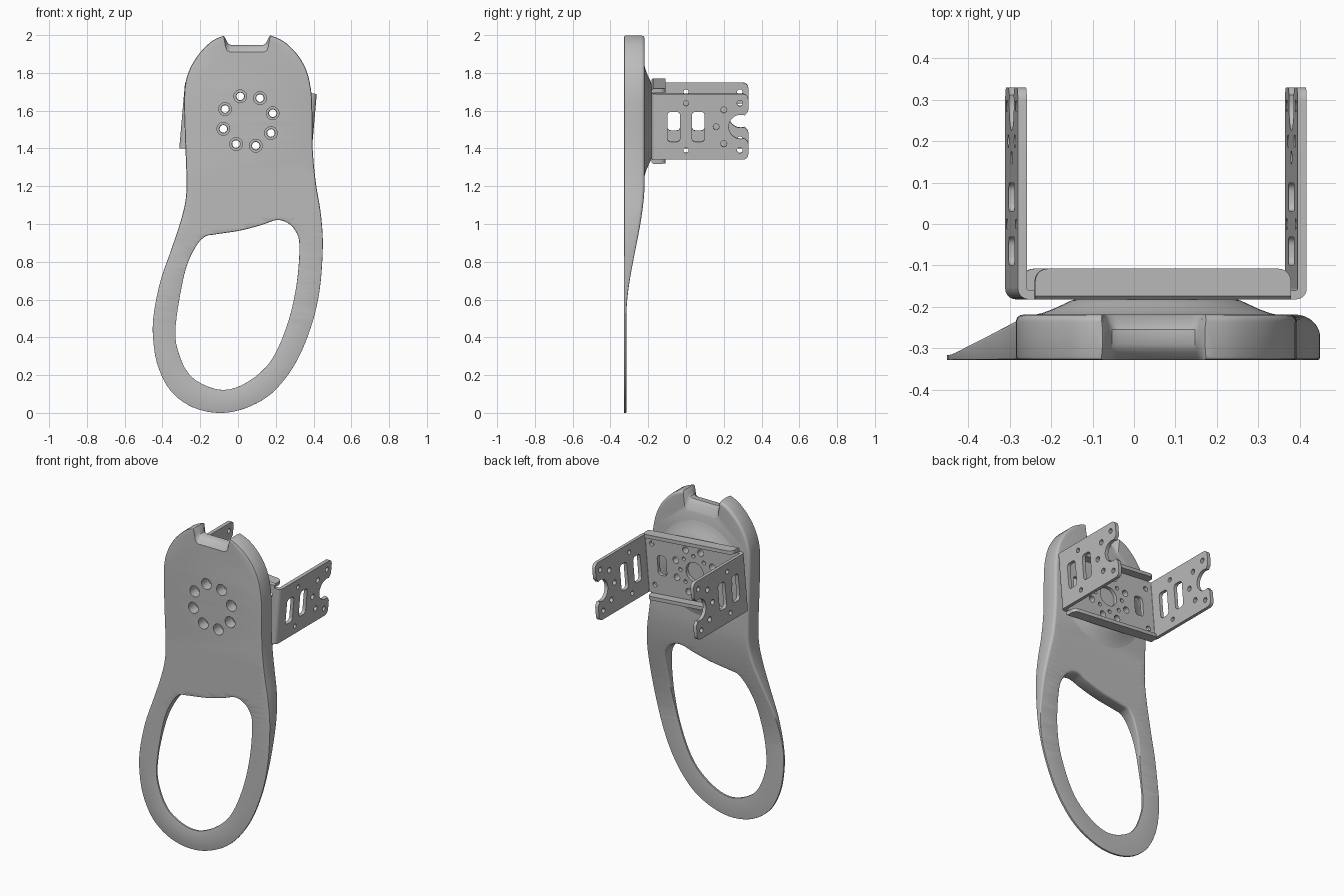
import bpy, bmesh, math
from mathutils import Vector, Matrix

cube = bpy.data.objects.get("Cube")
if cube:
    bpy.data.objects.remove(cube)

grey = bpy.data.materials.new("plain_grey")
grey.use_nodes = True
COLOUR = (0.5, 0.5, 0.5, 1)
grey.diffuse_color = COLOUR
grey.node_tree.nodes["Principled BSDF"].inputs["Base Color"].default_value = COLOUR

FRONT, THICK = -0.328, 0.109
HUB = Vector((0.053, 0, 1.545))                       # axis of the pad and bracket
TILT = Matrix.Translation(HUB) @ Matrix.Rotation(math.radians(5), 4, 'Y')


def make(name, bm, matrix=None):
    bmesh.ops.recalc_face_normals(bm, faces=bm.faces)
    if matrix:
        bm.transform(matrix)
    mesh = bpy.data.meshes.new(name)
    bm.to_mesh(mesh)
    bm.free()
    mesh.materials.append(grey)
    ob = bpy.data.objects.new(name, mesh)
    bpy.context.collection.objects.link(ob)
    return ob


def cut(ob, cutter):
    """Subtract the cutter, then remove it."""
    cutter.hide_render = True
    mod = ob.modifiers.new("cut", 'BOOLEAN')
    mod.operation, mod.solver, mod.object = 'DIFFERENCE', 'EXACT', cutter
    bpy.context.view_layer.update()
    deps = bpy.context.evaluated_depsgraph_get()
    mesh = bpy.data.meshes.new_from_object(ob.evaluated_get(deps))
    ob.modifiers.clear()
    ob.data = mesh
    bpy.data.objects.remove(cutter)


def smooth(ob, angle=35):
    bpy.ops.object.select_all(action='DESELECT')
    ob.select_set(True)
    bpy.context.view_layer.objects.active = ob
    bpy.ops.object.shade_smooth_by_angle(angle=math.radians(angle))


def loft(bm, rings, caps=True):
    """Join equal closed rings of points; returns the vertex rings."""
    vs = [[bm.verts.new(p) for p in r] for r in rings]
    for a, b in zip(vs, vs[1:]):
        for i in range(len(a)):
            j = (i + 1) % len(a)
            bm.faces.new((a[i], a[j], b[j], b[i]))
    if caps:
        bm.faces.new(vs[0])
        bm.faces.new(vs[-1])
    return vs


def holed_loft(bm, ring_sets):
    """Loft several loops (outline and holes) and fill both ends around the holes."""
    ends = [[], []]
    for rings in ring_sets:
        vs = loft(bm, rings, caps=False)
        for edges, ring in zip(ends, (vs[0], vs[-1])):
            edges += [bm.edges.get((ring[i - 1], ring[i])) for i in range(len(ring))]
    for edges in ends:
        bmesh.ops.triangle_fill(bm, use_beauty=True, edges=edges)


def circle(r, n=20, cu=0, cw=0):
    return [(cu + r * math.cos(i * math.tau / n), cw + r * math.sin(i * math.tau / n)) for i in range(n)]


def slot(cu, cw, w, h, r):
    """Rounded rectangle."""
    pts = []
    for k, (sx, sz) in enumerate([(1, 1), (-1, 1), (-1, -1), (1, -1)]):
        for s in range(5):
            a = (k + s / 4) * math.pi / 2
            pts.append((cu + sx * (w / 2 - r) + r * math.cos(a), cw + sz * (h / 2 - r) + r * math.sin(a)))
    return pts


def spline(pts, steps=5):
    """Closed smooth curve through the points, anticlockwise."""
    P = [Vector(p) for p in pts]
    n, out = len(P), []
    for i in range(n):
        a, b, c, d = (P[(i + k) % n] for k in (-1, 0, 1, 2))
        for s in range(steps):
            t = s / steps
            out.append(0.5 * (2 * b + (c - a) * t + (2 * a - 5 * b + 4 * c - d) * t * t
                              + (3 * b - a - 3 * c + d) * t ** 3))
    area = sum(p.cross(q) for p, q in zip(out, out[1:] + out[:1]))
    return out if area > 0 else out[::-1]


def thickness(z):
    t = min(1, max(0, (z - 0.5) / 0.73))
    return 0.012 + (THICK - 0.012) * t * t * (3 - 2 * t)


# Body plate with a loop handle: rounded-edge section swept round both outlines
OUTER = [(-.1, 1.988), (-.18, 1.93), (-.24, 1.85), (-.275, 1.76), (-.285, 1.65), (-.28, 1.45),
         (-.273, 1.25), (-.277, 1.13), (-.305, 1.01), (-.355, .86), (-.41, .7), (-.445, .53), (-.45, .4),
         (-.425, .25), (-.355, .115), (-.24, .03), (-.1, 0), (.04, .025), (.18, .105), (.3, .255),
         (.385, .45), (.432, .65), (.449, .88), (.439, 1.05), (.412, 1.22), (.395, 1.4), (.393, 1.6),
         (.385, 1.72), (.355, 1.83), (.29, 1.925), (.2, 1.988), (.05, 2.02)]
INNER = [(-.18, .93), (-.235, .86), (-.285, .73), (-.33, .46), (-.315, .32), (-.245, .19), (-.1, .123),
         (.035, .155), (.17, .27), (.26, .465), (.31, .68), (.325, .89), (.3, .97), (.255, 1.01),
         (.2, 1.02), (.125, .995), (.01, .965), (-.12, .945)]
section = []
for a in (0, 45, 90):                                  # small front rounding
    s, c = math.sin(math.radians(a)), math.cos(math.radians(a))
    section.append((.008 * (1 - s), .07 * (1 - c)))
for a in range(0, 91, 18):                             # back rounding
    s, c = math.sin(math.radians(a)), math.cos(math.radians(a))
    section.append((.016 * (1 - c), .84 + .16 * s))

bm = bmesh.new()
sets = []
for pts, sign in ((spline(OUTER), 1), (spline(INNER), -1)):
    n = len(pts)
    rings = []
    for inset, t in section:
        ring = []
        for i, p in enumerate(pts):
            d = (pts[(i + 1) % n] - pts[i - 1]).normalized()
            q = p + sign * inset * thickness(p.y) / THICK * Vector((-d.y, d.x))
            ring.append((q.x, t, q.y))
        rings.append(ring)
    sets.append(rings)
holed_loft(bm, sets)
for i in range(26):                                    # rows that carry the taper
    bmesh.ops.bisect_plane(bm, geom=bm.verts[:] + bm.edges[:] + bm.faces[:], dist=1e-5,
                           plane_co=(0, 0, .5 + i * .03), plane_no=(0, 0, 1))
for v in bm.verts:
    v.co.y = FRONT + v.co.y * thickness(v.co.z)
body = make("body_plate", bm)

# Scooped notch in the top edge
bm = bmesh.new()
rings = []
for y, floor in ((-.35, 1.89), (-.328, 1.91), (-.31, 1.935), (-.29, 1.948), (-.255, 1.948),
                 (-.238, 1.93), (-.222, 1.89), (-.2, 1.84)):
    flare = (1.948 - floor) * .12
    half = [(.15 + flare, 2.1), (.137 + flare, 2.015), (.118 + flare, 1.99), (.108 + flare, floor + .025),
            (.1 + flare, floor + .008), (.085 + flare, floor)]
    rings.append([(.047 + u, y, w) for u, w in half] + [(.047 - u, y, w) for u, w in half[::-1]])
loft(bm, rings)
cut(body, make("notch_cutter", bm))

# Raised round pad behind the plate
bm = bmesh.new()
loft(bm, [[(u, y, w) for u, w in circle(r, 64)] for r, y in
          ((.31, -.25), (.3, -.221), (.275, -.215), (.25, -.206), (.222, -.193), (.205, -.185), (.195, -.182))])
pad = make("mounting_pad", bm, Matrix.Translation(HUB))

# Ring of eight counterbored screw holes
BOLTS = [(.137 * math.cos(a), .137 * math.sin(a)) for a in (math.radians(22.5 + 45 * k) for k in range(8))]


def bolt_cutter(r, y0, y1):
    b = bmesh.new()
    for u, w in BOLTS:
        loft(b, [[(cu, y, cw) for cu, cw in circle(r, 20, u, w)] for y in (y0, y1)])
    return make("bolt_cutter", b, TILT)


cut(body, bolt_cutter(.034, -.4, -.26))
cut(body, bolt_cutter(.022, -.4, -.1))
cut(pad, bolt_cutter(.022, -.4, -.1))

# Bracket base with its pattern of openings
W, T, Y0, Y1, H, R = .35, .022, -.182, .33, .175, .026
U = W - R
loops = [[(-U, -H), (U, -H), (U, H), (-U, H)], circle(.06, 32)]
loops += [circle(.02, 16, u, w) for u, w in BOLTS]
loops += [circle(.012, 12, .098 * math.cos(k * math.pi / 4), .098 * math.sin(k * math.pi / 4)) for k in range(8)]
for s in (-1, 1):
    loops.append(slot(s * .225, 0, .06, .12, .02))
    loops += [circle(.015, 16, s * .285, t * .125) for t in (-1, 1)]
bm = bmesh.new()
holed_loft(bm, [[[(u, y, w) for u, w in loop] for y in (Y0, Y0 + T)] for loop in loops])
parts = [body, pad, make("bracket_base", bm, TILT)]

# Wing outline: rounded tips and a round end notch, mirrored about its centre line
upper = [(Y0 + R, H)]
upper += [(Y1 - .03 + .03 * math.sin(a), H - .03 + .03 * math.cos(a)) for a in (math.pi / 10 * k for k in range(6))]
upper += [(Y1, .09), (Y1 - .003, .078), (Y1 - .012, .07)]
upper += [(.29 + .064 * math.cos(a), .064 * math.sin(a)) for a in (math.radians(70 + 11 * k) for k in range(11))]
loops = [upper + [(y, -w) for y, w in upper[::-1]], circle(.016, 16, .16, 0)]
loops += [slot(y, 0, .068, .16, .02) for y in (-.065, .065)]
for s in (-1, 1):
    loops += [circle(r, 16, y, s * w) for y, w, r in ((0, .125, .014), (.285, .125, .015), (.2, .09, .016))]

# Wings and the rounded bends that join them to the base
arc = [math.pi / 12 * k for k in range(7)]
bend = [(U + r * math.cos(a), Y0 + R - r * math.sin(a)) for r, turn in ((R, 1), (R - T, -1)) for a in arc[::turn]]
for side, label in ((1, "left"), (-1, "right")):
    bm = bmesh.new()
    holed_loft(bm, [[[(side * x, y, w) for y, w in loop] for x in (W - T, W)] for loop in loops])
    parts.append(make(label + "_wing", bm, TILT))
    bm = bmesh.new()
    loft(bm, [[(side * x, y, z) for x, y in bend] for z in (-H, H)])
    parts.append(make(label + "_bend", bm, TILT))

# Bent lips along the top and bottom of the base
for s, name in ((1, "upper_lip"), (-1, "lower_lip")):
    bm = bmesh.new()
    L = [(Y0, .172), (Y0, .192), (Y0 + .008, .2), (-.108, .2), (-.108, .178), (Y0 + T, .178), (Y0 + T, .172)]
    loft(bm, [[(x, y, s * z) for y, z in L] for x in (-.31, .31)])
    corners = [e for e in bm.edges if all(v.co.y > -.11 for v in e.verts)
               and abs(e.verts[0].co.x - e.verts[1].co.x) < .001]
    bmesh.ops.bevel(bm, geom=corners, offset=.03, segments=5, profile=.5, affect='EDGES')
    parts.append(make(name, bm, TILT))

for ob in parts:
    smooth(ob)
